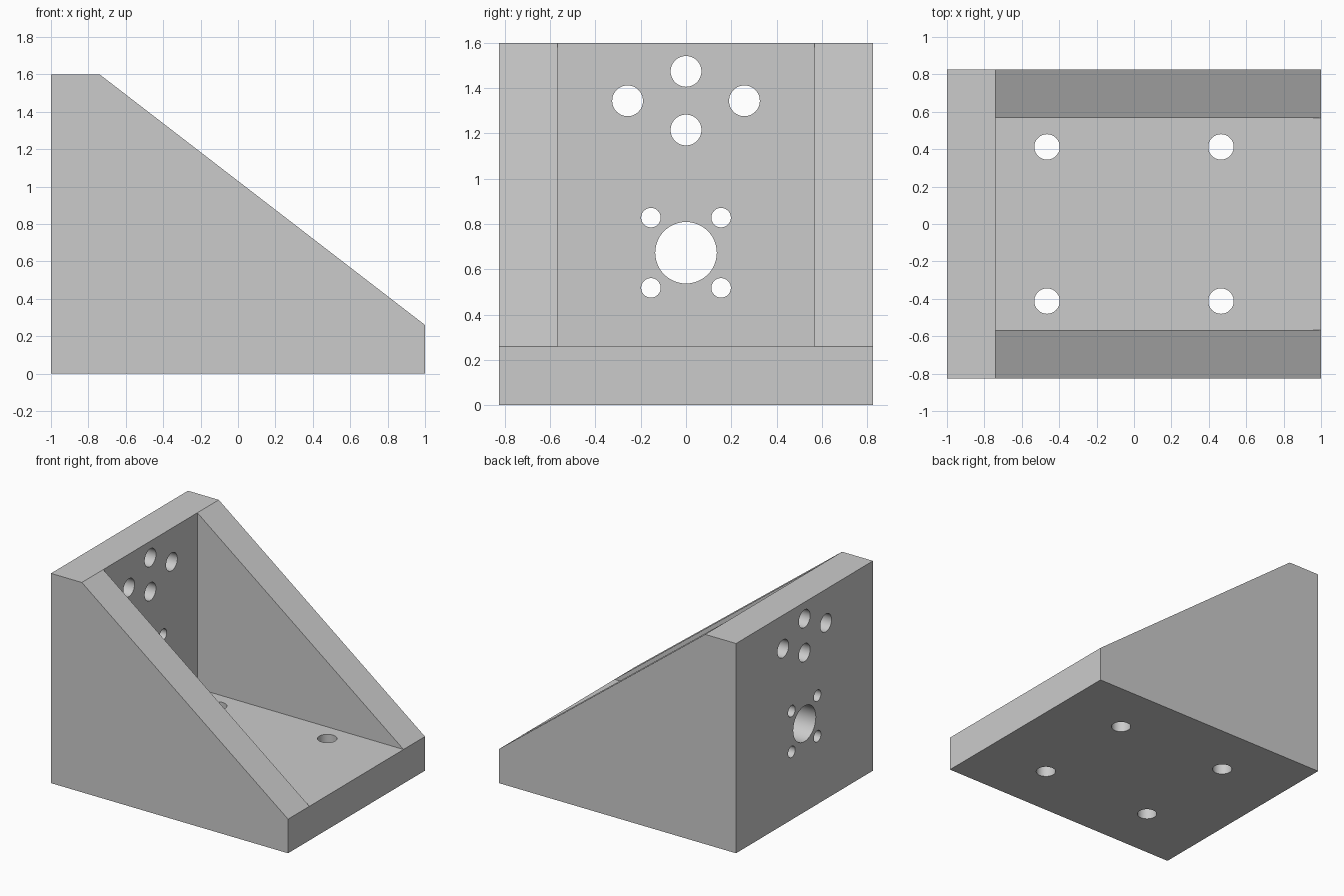
import bpy, bmesh, math
from mathutils import Matrix

if "Cube" in bpy.data.objects:
    bpy.data.objects.remove(bpy.data.objects["Cube"])

HALF_W = 0.825     # half depth along y
POCKET = 0.567     # half gap between the side gussets
T = 0.26           # plate thickness
H = 1.60           # overall height

grey = bpy.data.materials.new("machined grey")
grey.diffuse_color = (0.6, 0.6, 0.6, 1)
grey.use_nodes = True
grey.node_tree.nodes["Principled BSDF"].inputs["Base Color"].default_value = grey.diffuse_color


def finish(name, bm):
    bmesh.ops.recalc_face_normals(bm, faces=bm.faces)
    mesh = bpy.data.meshes.new(name)
    bm.to_mesh(mesh)
    bm.free()
    mesh.materials.append(grey)
    ob = bpy.data.objects.new(name, mesh)
    bpy.context.collection.objects.link(ob)
    return ob


def prism(name, profile, half):
    """Extrude an x-z profile symmetrically along y."""
    bm = bmesh.new()
    face = bm.faces.new([bm.verts.new((x, -half, z)) for x, z in profile])
    ext = bmesh.ops.extrude_face_region(bm, geom=[face])
    verts = [v for v in ext["geom"] if isinstance(v, bmesh.types.BMVert)]
    bmesh.ops.translate(bm, verts=verts, vec=(0, 2 * half, 0))
    return finish(name, bm)


def drill(bm, centre, r, rot):
    bmesh.ops.create_cone(bm, cap_ends=True, segments=48, radius1=r, radius2=r,
                          depth=0.6, matrix=Matrix.Translation(centre) @ rot)


# Bracket body: side outline across the full width
bracket = prism("angle_bracket",
                [(-1, 0), (1, 0), (1, T), (-1 + T, H), (-1, H)], HALF_W)

# Pocket that leaves the base, the upright wall and two gussets
pocket = prism("pocket_cutter",
               [(-1 + T, T), (1.2, T), (1.2, H + 0.2), (-1 + T, H + 0.2)], POCKET)

# Holes through the upright wall and the base
bm = bmesh.new()
along_x = Matrix.Rotation(math.pi / 2, 4, 'Y')
upright = Matrix.Identity(4)
for y, z in ((0, 1.474), (0, 1.215), (-0.258, 1.344), (0.258, 1.344)):
    drill(bm, (-1 + T / 2, y, z), 0.068, along_x)
drill(bm, (-1 + T / 2, 0, 0.673), 0.136, along_x)
for sy in (-1, 1):
    for s in (-1, 1):
        drill(bm, (-1 + T / 2, sy * 0.155, 0.673 + s * 0.155), 0.043, along_x)
        drill(bm, (s * 0.465, sy * 0.412, T / 2), 0.068, upright)
holes = finish("hole_cutter", bm)

# Cut, apply, and discard the cutters
bpy.context.view_layer.objects.active = bracket
bracket.select_set(True)
for cutter in (pocket, holes):
    cutter.hide_render = True
    mod = bracket.modifiers.new("cut", 'BOOLEAN')
    mod.operation = 'DIFFERENCE'
    mod.solver = 'EXACT'
    mod.object = cutter
    bpy.ops.object.modifier_apply(modifier=mod.name)
    bpy.data.objects.remove(cutter)

bpy.ops.object.shade_smooth_by_angle(angle=math.radians(30))
